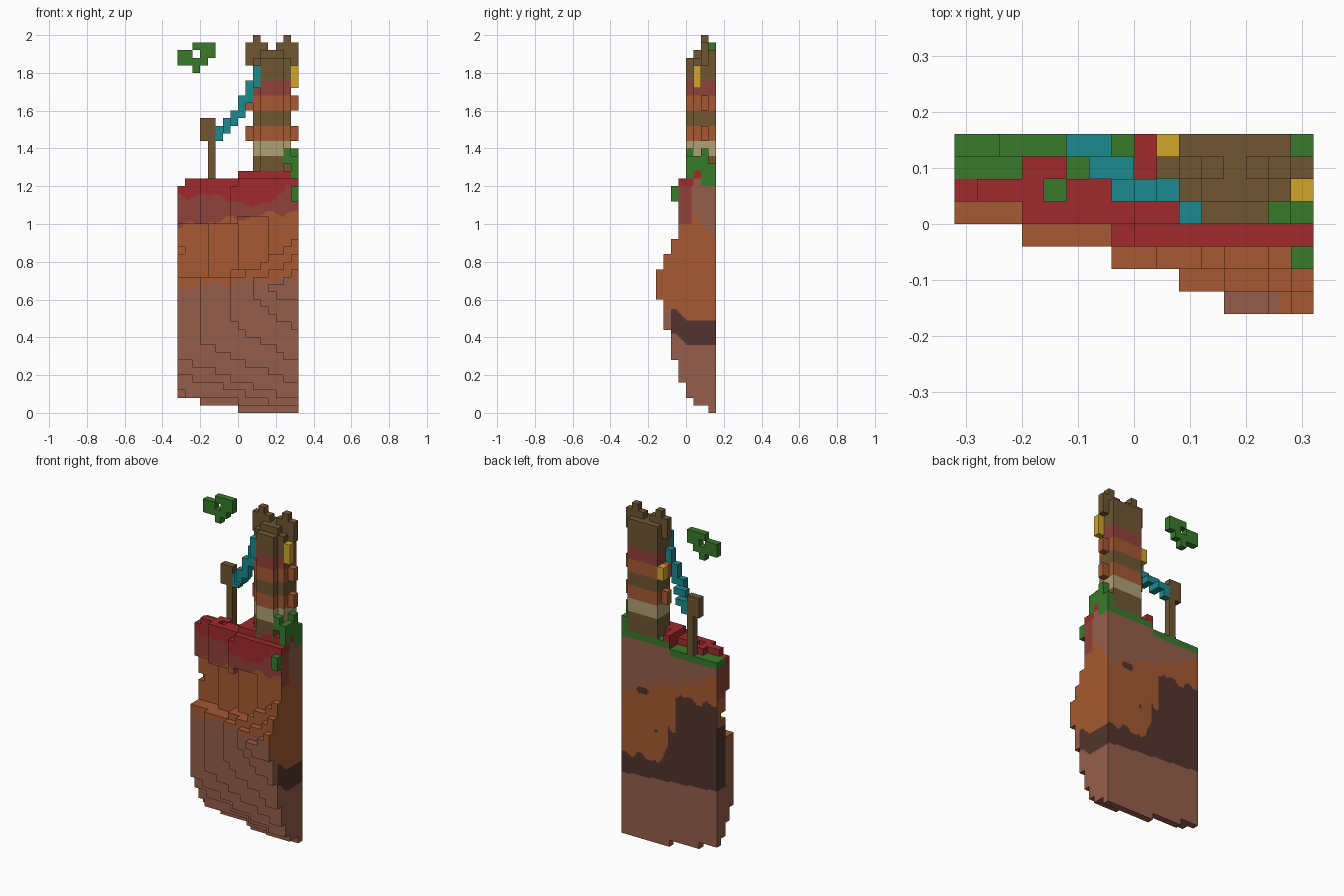
import bpy, bmesh, math
from mathutils import Vector

if "Cube" in bpy.data.objects:
    bpy.data.objects.remove(bpy.data.objects["Cube"], do_unlink=True)

S = 0.04                                # size of one block
ORIGIN = Vector((-0.32, -0.16, 0))
PALETTE = {
    "crimson": "A02A2C", "maroon": "8F4238", "rust": "A65A32", "clay": "955F4B",
    "dark_rock": "52342E", "leaf_green": "397A2B", "teal": "1C8A8E",
    "gold": "D2A62B", "wood": "705633", "sand": "B0A075",
}
NAMES = list(PALETTE)


def make_material(name, code):
    def linear(c):
        return c / 12.92 if c < 0.04045 else ((c + 0.055) / 1.055) ** 2.4
    rgba = [linear(int(code[n:n + 2], 16) / 255) for n in (0, 2, 4)] + [1]
    mat = bpy.data.materials.new(name)
    mat.use_nodes = True
    mat.diffuse_color = rgba
    bsdf = mat.node_tree.nodes["Principled BSDF"]
    bsdf.inputs["Base Color"].default_value = rgba
    bsdf.inputs["Roughness"].default_value = 0.9
    return mat


MATS = {n: make_material(n, c) for n, c in PALETTE.items()}


def box(x, y, z):
    """Cells of a block; each argument is a (first, end) range of cells."""
    return {(i, j, k) for i in range(*x) for j in range(*y) for k in range(*z)}


def blocks(name, cells, rule, sub=1):
    """Skin a set of cells; rule is a colour or a function of centre, normal, cell."""
    bm = bmesh.new()
    for cell in sorted(cells):
        for axis in range(3):
            for side in (0, 1):
                n = Vector((0, 0, 0))
                n[axis] = 2 * side - 1
                if tuple(int(c + d) for c, d in zip(cell, n)) in cells:
                    continue
                u, v = Vector((0, 0, 0)), Vector((0, 0, 0))
                u[(axis + 1) % 3] = v[(axis + 2) % 3] = S / sub
                if not side:
                    u, v = v, u
                corner = ORIGIN + Vector(cell) * S
                corner[axis] += side * S
                for a in range(sub):
                    for b in range(sub):
                        p = corner + u * a + v * b
                        f = bm.faces.new([bm.verts.new(q) for q in (p, p + u, p + u + v, p + v)])
                        col = rule if isinstance(rule, str) else rule(p + (u + v) / 2, n, cell)
                        f.material_index = NAMES.index(col)
    bmesh.ops.remove_doubles(bm, verts=bm.verts, dist=S / 20)
    mesh = bpy.data.meshes.new(name)
    # keep only the colours this part uses
    used = sorted({f.material_index for f in bm.faces})
    for f in bm.faces:
        f.material_index = used.index(f.material_index)
    bm.to_mesh(mesh)
    bm.free()
    for n in used:
        mesh.materials.append(MATS[NAMES[n]])
    obj = bpy.data.objects.new(name, mesh)
    bpy.context.collection.objects.link(obj)


# --- Cliff: stepped rock layers, deepest towards the right-hand end
# (layer, first column, bottom there, bottom at end, top there, top at end)
LAYERS = [
    (7, 0, 2.45, -0.3, 40, 40), (6, 0, 3, 1, 40, 40), (5, 0, 5.5, 1, 40, 40),
    (4, 0, 7.5, 2, 40, 40), (3, 3, 9.5, 4.3, 40, 40), (2, 7, 12, 7.3, 18, 23),
    (1, 10, 15, 11.3, 18, 21), (0, 12, 16, 15.3, 17, 19),
]


def is_red(i, j):
    return (j <= 5 and (i, j) != (4, 5)) or (j == 6 and i in (3, 4)) or (i == 8 and j > 5)


def ground(i, j):
    base = 30 if i < 8 else 31
    curb = is_red(i, j) and j > 3 and i > 0 and (i, j) != (15, 4)
    return base + (1 if curb else 0)


def carved(i, j, k):
    """Hollow under the overhanging rim, and the rim's own front edge."""
    rim = 5 if i < 3 else 4 if i < 7 else 3
    if j < 3 or k < 18 + i // 7:
        return False
    return j < rim or (k < 25 + i // 8 and j < 6 - i // 4) or (i, j, k) == (0, 6, 21)


cliff = set()
for j, first, b0, b1, t0, t1 in LAYERS:
    for i in range(first, 16):
        t = (i - first) / (15 - first)
        low, high = int(b0 + (b1 - b0) * t), int(t0 + (t1 - t0) * t)
        cliff |= box((i, i + 1), (j, j + 1), (low, min(high, ground(i, j))))
cliff = {c for c in cliff if not carved(*c)}


def back_paint(x, z):
    f = (0.32 - x) / 0.64
    wave = 0.015 * math.sin(40 * x) + 0.01 * math.sin(71 * x)
    top = 0.5 if f < 0.42 else 0.5 + 1.5 * (f - 0.42) if f < 0.49 else 0.72 if f < 0.56 else 0.93
    if 0.37 + 0.05 * f < z < top + wave:
        return "dark_rock"
    if math.hypot((x - 0.18) / 2, z - 0.9) < 0.022 or math.hypot(x - 0.09, z - 0.68) < 0.015:
        return "dark_rock"
    return "rust" if 0.45 < z < 0.87 + 0.24 * f + wave else "clay"


def end_paint(y, z):
    lift = min(max(-y, 0), 0.06)
    if y > -0.08 and 0.36 + lift < z < 0.49 + lift:
        return "dark_rock"
    if z > 1.0 and y < 0.03:
        return "crimson" if z > 1.2 else "maroon"
    return "rust" if 0.45 + 1.2 * max(-y, 0) < z < 1.12 - 1.3 * max(y, 0) else "clay"


def front_paint(x, z):
    wave = 0.012 * math.sin(31 * x) + 0.008 * math.sin(57 * x + 1)
    dip = 0.06 * math.exp(-((x - 0.07) / 0.09) ** 2)
    if z > 1.15 - dip + wave + (0.05 if x > 0.25 else 0):
        return "crimson"
    if z > 1.03 + 0.13 * x - wave:
        return "maroon"
    return "rust" if z > 0.69 + 0.08 * x + wave else "clay"


def cliff_paint(p, n, cell):
    i, j, k = cell
    if k >= ground(i, j) - 1 and j > 3:
        if not is_red(i, j):
            return "leaf_green"
        if k >= 30:
            return "crimson"
    if n.y > 0:
        if j == 7 and k >= 30 - (i < 8):
            return "leaf_green"
        return back_paint(p.x, p.z)
    if n.x > 0 and i == 15:
        return end_paint(p.y, p.z)
    if n.x < 0 and i == 0 and p.y > 0.08 and 0.42 < p.z < 0.8:
        return "dark_rock"
    return front_paint(p.x, p.z)


blocks("cliff", cliff, cliff_paint, 4)

# --- Tower: rounded front, coloured bands, side studs, forked crown
tower = box((11, 14), (4, 5), (31, 47)) | box((10, 15), (5, 8), (31, 47))
tower |= box((11, 14), (5, 8), (47, 48)) | box((10, 15), (6, 8), (47, 48))
for i in (9, 15):
    for z in ((36, 38), (40, 42), (46, 49)):
        tower |= box((i, i + 1), (6, 7), z)
for i in (10, 14):
    tower |= box((i - 1, i + 2), (6, 7), (47, 49)) | box((i, i + 1), (6, 7), (49, 50))

BANDS = [(34, "wood"), (36, "sand"), (38, "rust"), (40, "wood"), (42, "rust"),
         (44, "maroon"), (60, "wood")]
blocks("tower", tower, lambda p, n, c: next(col for top, col in BANDS if c[2] < top))

# --- Lanterns on the tower
blocks("front_lantern", box((15, 16), (5, 6), (43, 46)), "gold")
blocks("back_lantern", box((9, 10), (7, 8), (40, 42)), "gold")

# --- Signpost
blocks("signpost", box((4, 5), (7, 8), (30, 36)) | box((3, 5), (7, 8), (36, 39)), "wood")

# --- Rope climbing from the signpost to the tower: (column, row, bottom, top)
rope = set()
for i, j, low, high in [(5, 7, 36, 38), (6, 7, 37, 38), (6, 6, 37, 39), (7, 6, 38, 39),
                        (7, 5, 38, 40), (8, 5, 39, 42), (9, 5, 41, 44), (10, 4, 43, 46)]:
    rope |= box((i, i + 1), (j, j + 1), (low, high))
blocks("rope", rope, "teal")

# --- Plants at the foot of the tower
plants = box((14, 15), (4, 5), (33, 35)) | box((15, 16), (4, 5), (31, 34))
plants |= box((15, 16), (5, 6), (32, 34)) | box((15, 16), (6, 7), (31, 35))
plants |= box((15, 16), (7, 8), (31, 33)) | box((15, 16), (2, 3), (28, 30))
blocks("plants", plants, "leaf_green")

# --- Floating leaf cluster with a hole
leaves = box((2, 5), (7, 8), (48, 49)) | box((0, 2), (7, 8), (46, 48))
leaves |= box((3, 5), (7, 8), (47, 48)) | box((2, 4), (7, 8), (46, 47))
leaves |= box((2, 3), (7, 8), (45, 46))
blocks("floating_leaves", leaves, "leaf_green")
